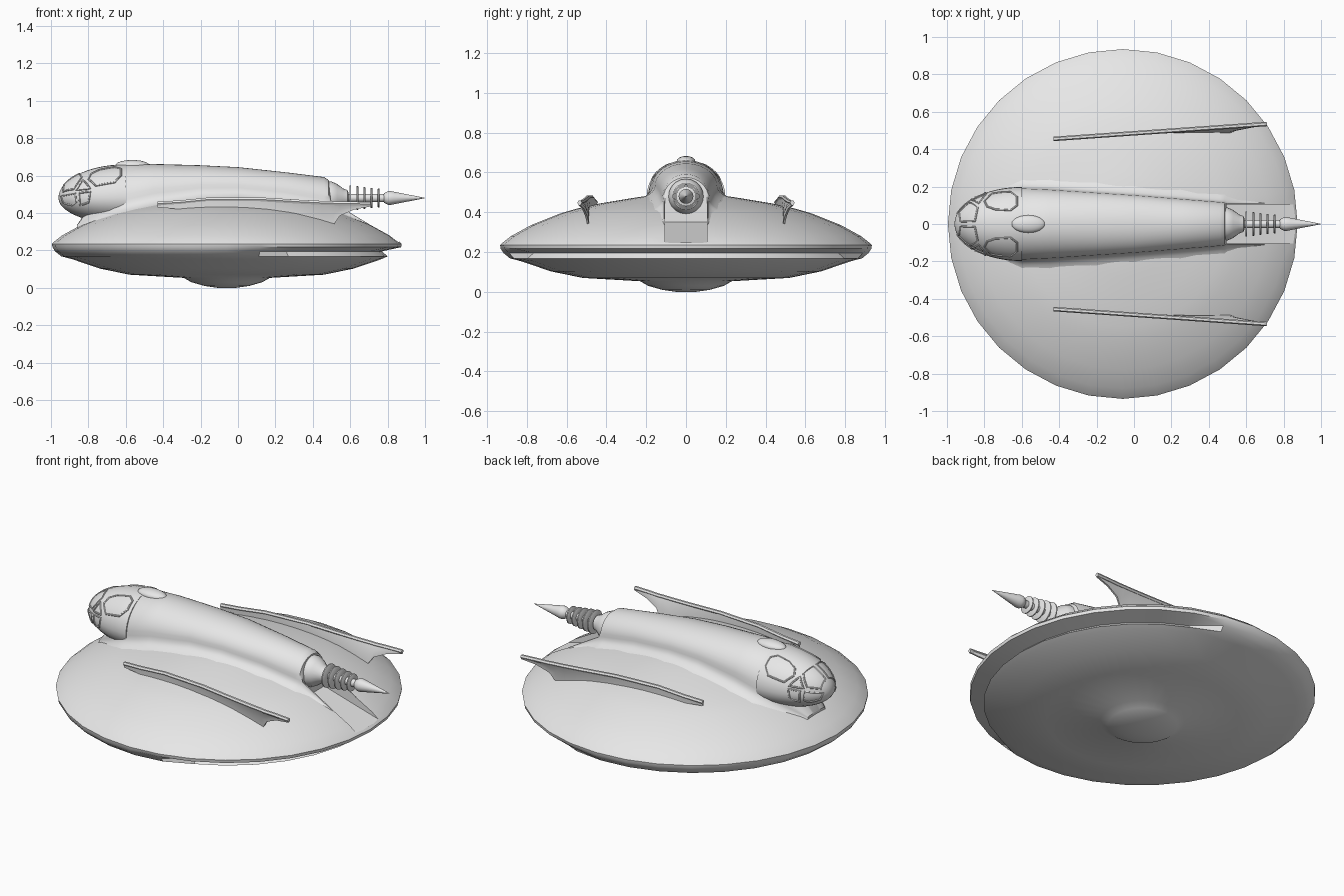
import bpy, bmesh, math
from mathutils import Vector

if "Cube" in bpy.data.objects:
    bpy.data.objects.remove(bpy.data.objects["Cube"])

grey = bpy.data.materials.new("hull grey")
grey.use_nodes = True
grey.diffuse_color = (0.8, 0.8, 0.8, 1)
grey.node_tree.nodes["Principled BSDF"].inputs["Base Color"].default_value = (0.8, 0.8, 0.8, 1)

CX = -0.06      # disc centre
AXIS = 0.48     # height of nose and spike axis


def interp(table, v):
    for (a, p), (b, q) in zip(table, table[1:]):
        if v <= b:
            return p + (q - p) * max(0, (v - a) / (b - a))
    return table[-1][1]


def activate(ob):
    bpy.ops.object.select_all(action='DESELECT')
    ob.select_set(True)
    bpy.context.view_layer.objects.active = ob


def smooth(ob, angle=35):
    activate(ob)
    bpy.ops.object.shade_smooth_by_angle(angle=math.radians(angle))


def loft(name, rings, angle=35):
    """Skin a list of closed rings and cap both ends."""
    bm = bmesh.new()
    vs = [[bm.verts.new(p) for p in ring] for ring in rings]
    n = len(vs[0])
    for a, b in zip(vs, vs[1:]):
        for i in range(n):
            j = (i + 1) % n
            bm.faces.new((a[i], a[j], b[j], b[i]))
    bm.faces.new(vs[0])
    bm.faces.new(vs[-1])
    bmesh.ops.recalc_face_normals(bm, faces=bm.faces)
    me = bpy.data.meshes.new(name)
    bm.to_mesh(me)
    bm.free()
    me.materials.append(grey)
    ob = bpy.data.objects.new(name, me)
    bpy.context.collection.objects.link(ob)
    smooth(ob, angle)
    return ob


def turned(name, profile, sides=20):
    """Revolve (x, radius) points about the spike axis."""
    angles = [math.tau * i / sides for i in range(sides)]
    return loft(name, [[(x, r * math.cos(a), AXIS + r * math.sin(a)) for a in angles]
                       for x, r in profile])


def tube(name, points, radius, cyclic=False):
    cu = bpy.data.curves.new(name, 'CURVE')
    cu.dimensions = '3D'
    cu.bevel_depth = radius
    cu.bevel_resolution = 1
    cu.use_fill_caps = True
    sp = cu.splines.new('POLY')
    sp.points.add(len(points) - 1)
    for p, co in zip(sp.points, points):
        p.co = (*co, 1)
    sp.use_cyclic_u = cyclic
    cu.materials.append(grey)
    ob = bpy.data.objects.new(name, cu)
    bpy.context.collection.objects.link(ob)
    activate(ob)
    bpy.ops.object.convert(target='MESH')
    smooth(ob, 50)


# Saucer disc, with a groove under the rear half of the rim
TOP = [(0.1, 0.49), (0.2, 0.482), (0.28, 0.47), (0.43, 0.445), (0.55, 0.418), (0.63, 0.395),
       (0.78, 0.335), (0.88, 0.28), (0.925, 0.245), (0.935, 0.235)]
BOTTOM = [(0.83, 0.154), (0.68, 0.103), (0.52, 0.07), (0.23, 0.053),
          (0.19, 0.03), (0.12, 0.01), (0.05, 0)]


def groove(a):
    t = min(1, max(0, (math.cos(a) - 0.15) / 0.2))
    return t * t * (3 - 2 * t)


def disc_ring(rad, z, cut_rad=None):
    ring = []
    for i in range(32):
        a = math.tau * i / 32
        r = rad + ((cut_rad or rad) - rad) * groove(a)
        ring.append((CX + r * math.cos(a), r * math.sin(a), z))
    return ring


rim = [disc_ring(0.932, 0.217), disc_ring(0.918, 0.195, 0.83), disc_ring(0.885, 0.168, 0.86)]
disc = loft("saucer_disc", [disc_ring(*p) for p in TOP] + rim + [disc_ring(*p) for p in BOTTOM])


def deck(x, y):
    return interp(TOP, math.hypot(x - CX, y))


# Spine: arched sections flaring into the deck
def spine_section(x, top, wide, foot, flare):
    base = deck(x, wide)
    knee = base + foot
    top = max(top, knee + 0.005)
    half = []
    for i in range(11):
        a = math.pi / 2 * i / 10
        half.append((wide * math.sin(a), knee + (top - knee) * math.cos(a)))
    edge = wide + flare
    end = deck(x, edge) - 0.012
    for i in range(1, 7):
        t = i / 6
        half.append((wide + flare * t * t,
                     (1 - t) ** 2 * knee + 2 * t * (1 - t) * (base - 0.004) + t * t * end))
    return [(x, y, z) for y, z in half] + [(x, -y, z) for y, z in reversed(half[1:])]


SPINE = [(-0.86, 0, 0.08, 0.01, 0.02), (-0.75, 0.5, 0.14, 0.03, 0.05),
         (-0.66, 0.62, 0.175, 0.05, 0.08), (-0.6, 0.659, 0.192, 0.06, 0.1),
         (-0.45, 0.662, 0.185, 0.06, 0.12), (-0.2, 0.655, 0.168, 0.055, 0.13),
         (0, 0.645, 0.155, 0.05, 0.13), (0.25, 0.618, 0.135, 0.05, 0.12),
         (0.46, 0.592, 0.118, 0.05, 0.1), (0.485, 0.575, 0.115, 0.05, 0.1),
         (0.5, 0, 0.11, 0.045, 0.09), (0.6, 0, 0.11, 0.02, 0.06), (0.7, 0, 0.11, 0, 0.03)]
spine = loft("spine", [spine_section(*s) for s in SPINE])

# Sloping tail notch cut through the spine and the deck
cutter = loft("notch_cutter", [[(0.495, y, 0.35), (0.86, y, 0.245), (0.86, y, 0.8), (0.495, y, 0.8)]
                               for y in (-0.105, 0.105)])
cutter.hide_render = True
for ob in (disc, spine):
    mod = ob.modifiers.new("notch", 'BOOLEAN')
    mod.operation = 'DIFFERENCE'
    mod.solver = 'EXACT'
    mod.object = cutter
    activate(ob)
    bpy.ops.object.modifier_apply(modifier="notch")
    smooth(ob)
bpy.data.objects.remove(cutter)


# Rounded nose
def nose_point(x, degrees, grow=1.0):
    s = min(1, (x + 0.96) / 0.36)
    f = math.sqrt(max(0, 1 - (1 - s) ** 2)) * grow
    a = math.radians(degrees)
    rise = 0.18 if math.cos(a) > 0 else 0.14
    return (x, 0.198 * f * math.sin(a), AXIS + rise * f * math.cos(a))


steps = [0.04 + 0.96 * i / 14 for i in range(15)]
loft("nose", [[nose_point(-0.96 + 0.36 * s * s, d) for d in range(0, 360, 10)] for s in steps], 60)

# Window frames on both sides of the nose, as (x, angle from top) outlines
WINDOWS = {
    "side_window": [(-0.8, 48), (-0.785, 33), (-0.74, 25), (-0.66, 22), (-0.625, 30),
                    (-0.625, 48), (-0.66, 62), (-0.76, 66)],
    "quarter_window": [(-0.865, 70), (-0.83, 46), (-0.79, 71)],
    "windscreen": [(-0.93, 8), (-0.85, 6), (-0.835, 36), (-0.88, 66), (-0.935, 60)],
    "front_pane": [(-0.945, 80), (-0.87, 78), (-0.865, 105), (-0.885, 118), (-0.935, 120)],
    "rear_pane": [(-0.85, 78), (-0.79, 77), (-0.8, 102), (-0.845, 112)],
}
for name, outline in WINDOWS.items():
    for side, sign in (("left", 1), ("right", -1)):
        path = []
        for (x0, d0), (x1, d1) in zip(outline, outline[1:] + outline[:1]):
            path += [nose_point(x0 + (x1 - x0) * k / 4, sign * (d0 + (d1 - d0) * k / 4))
                     for k in range(4)]
        tube(side + "_" + name + "_frame", path, 0.005, True)

# Roof blister
bpy.ops.mesh.primitive_uv_sphere_add(segments=24, ring_count=12, radius=1, location=(-0.565, 0, 0.655))
blister = bpy.context.object
blister.name = "roof_blister"
blister.scale = (0.09, 0.047, 0.028)
blister.data.materials.append(grey)
smooth(blister)

# Swept fins with a rounded top rail: x, top, bottom, inward lean
FIN = [(-0.43, 0.45, 0.43, 0), (-0.31, 0.457, 0.42, 0), (-0.15, 0.473, 0.42, 0),
       (0.115, 0.473, 0.4, 0.005), (0.33, 0.46, 0.38, 0.015), (0.45, 0.454, 0.345, 0.025),
       (0.51, 0.452, 0.335, 0.03), (0.545, 0.45, 0.385, 0.02), (0.62, 0.45, 0.418, 0.01),
       (0.71, 0.448, 0.435, 0)]
for side, sign in (("left", 1), ("right", -1)):
    rings, rail = [], []
    for x, top, low, lean in FIN:
        y = 0.455 + (x + 0.43) * 0.07
        mid = (top + low) / 2
        outline = [(y - 0.008, top), (y + 0.008, top), (y + 0.006 - lean * 0.8, mid),
                   (y + 0.005 - lean, low), (y - 0.005 - lean, low), (y - 0.006 - lean * 0.8, mid)]
        rings.append([(x, sign * p, z) for p, z in outline])
        rail.append((x, sign * y, top))
    loft(side + "_fin", rings)
    tube(side + "_fin_rail", rail, 0.012)

# Tail nozzle, rod, cooling rings and spike
turned("tail_nozzle", [(0.46, 0.088), (0.5, 0.088), (0.53, 0.075), (0.56, 0.052), (0.585, 0.042), (0.59, 0.03)])
turned("spike_rod", [(0.57, 0.022), (0.8, 0.022)], 16)
for i in range(5):
    x, r = 0.6 + 0.038 * i, 0.068 - 0.0045 * i
    turned("cooling_ring_%d" % (i + 1), [(x - 0.005, r - 0.003), (x - 0.003, r), (x + 0.003, r), (x + 0.005, r - 0.003)])
turned("spike", [(0.775, 0.015), (0.782, 0.026), (0.8, 0.036), (0.815, 0.037), (0.835, 0.033), (1.0, 0.001)])
